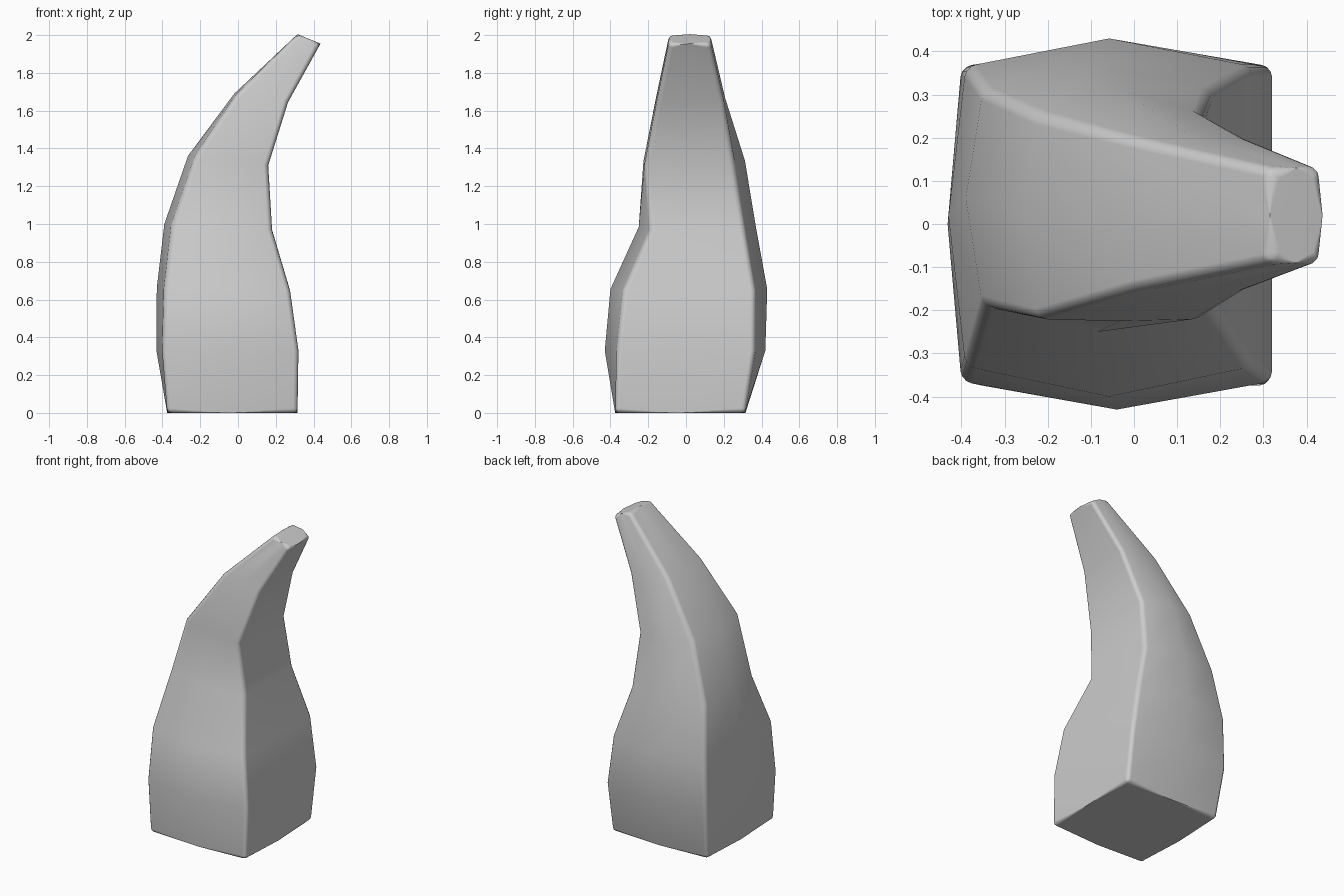
import bpy, bmesh

if "Cube" in bpy.data.objects:
    bpy.data.objects.remove(bpy.data.objects["Cube"])

# One ring per level: left x, left z, right x, right z, front y, back y (corners),
# then bulged mid-side positions: left x, front y, back y
RINGS = [
    (-0.375, 0.00, 0.315, 0.00, -0.375, 0.315, -0.375, -0.375, 0.315),
    (-0.40, 0.33, 0.32, 0.33, -0.365, 0.365, -0.432, -0.43, 0.42),
    (-0.39, 0.66, 0.275, 0.65, -0.33, 0.365, -0.43, -0.40, 0.43),
    (-0.35, 1.00, 0.18, 0.97, -0.19, 0.31, -0.39, -0.25, 0.37),
    (-0.225, 1.36, 0.16, 1.31, -0.22, 0.255, -0.265, -0.225, 0.312),
    (-0.005, 1.69, 0.265, 1.645, -0.155, 0.20, -0.02, -0.157, 0.207),
    (0.315, 2.005, 0.437, 1.955, -0.09, 0.13, 0.315, -0.09, 0.13),
]


def ring_points(xl, zl, xr, zr, yf, yb, left, front, back):
    xm, ym, zm = (xl + xr) / 2, (yf + yb) / 2, (zl + zr) / 2
    return [(xl, yf, zl), (xm, front, zm), (xr, yf, zr), (xr, ym, zr),
            (xr, yb, zr), (xm, back, zm), (xl, yb, zl), (left, ym, zl)]


# Loft the curved horn through the rings and cap both ends
bm = bmesh.new()
rings = [[bm.verts.new(p) for p in ring_points(*r)] for r in RINGS]
for a, b in zip(rings, rings[1:]):
    for i in range(8):
        j = (i + 1) % 8
        bm.faces.new((a[i], a[j], b[j], b[i]))
bm.faces.new(rings[0][::-1])
bm.faces.new(rings[-1])

# Round the four long corners and the rims of both ends
edges = []
for a, b in zip(rings, rings[1:]):
    edges += [bm.edges.get((a[i], b[i])) for i in (0, 2, 4, 6)]
for r in (rings[0], rings[-1]):
    edges += [bm.edges.get((r[i], r[(i + 1) % 8])) for i in range(8)]
bmesh.ops.bevel(bm, geom=edges, offset=0.024, offset_type='OFFSET',
                segments=3, profile=0.5, affect='EDGES', clamp_overlap=True)
bmesh.ops.recalc_face_normals(bm, faces=bm.faces)
for f in bm.faces:
    f.smooth = True

mesh = bpy.data.meshes.new("curved_horn")
bm.to_mesh(mesh)
bm.free()
horn = bpy.data.objects.new("curved_horn", mesh)
bpy.context.collection.objects.link(horn)

# Keep the broad sides evenly shaded next to the rounded corners
wn = horn.modifiers.new("weighted_normals", 'WEIGHTED_NORMAL')
wn.keep_sharp = True
